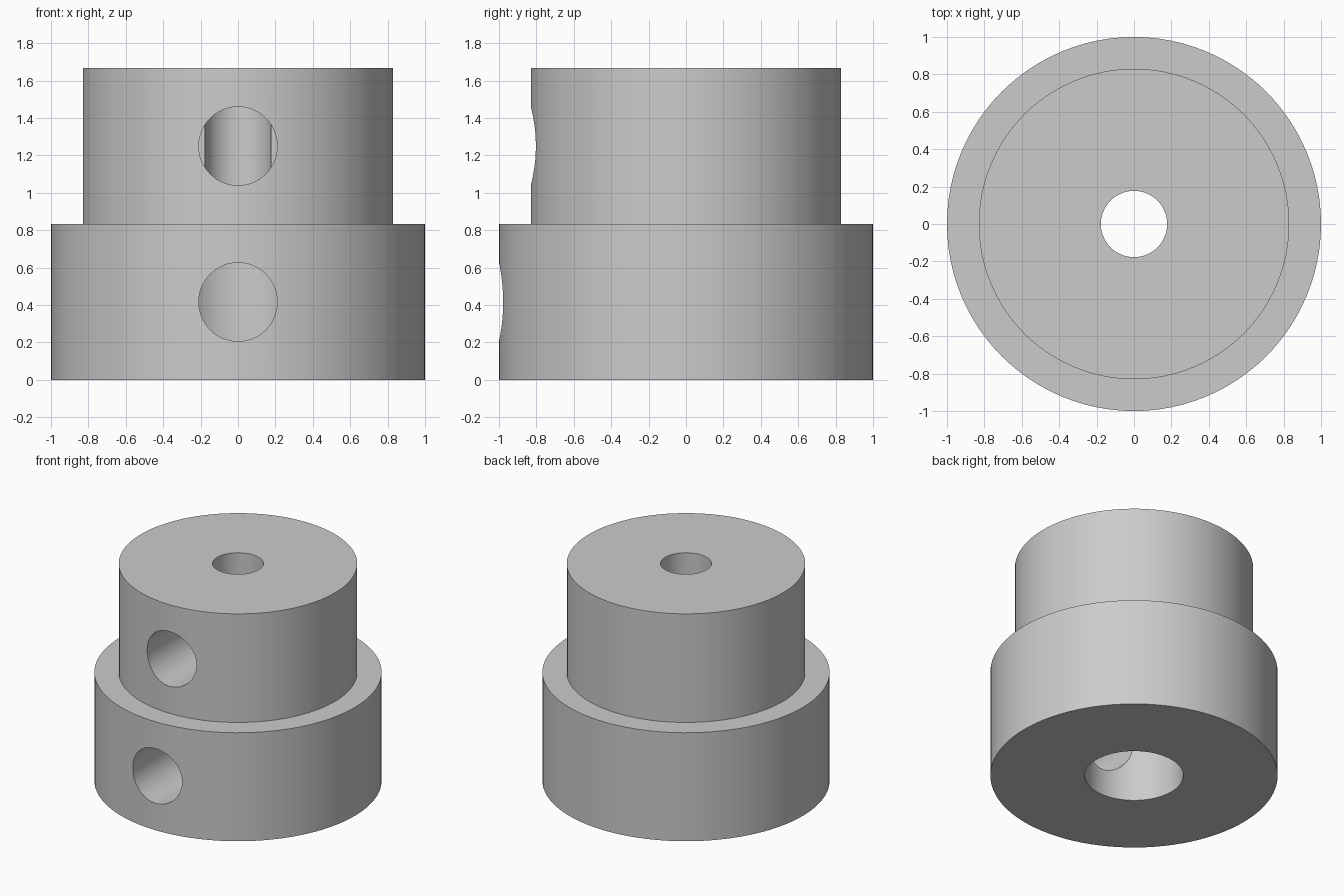
import bpy
import bmesh
from math import pi, radians
from mathutils import Matrix

cube = bpy.data.objects.get("Cube")
if cube:
    bpy.data.objects.remove(cube, do_unlink=True)

SEGMENTS = 96
OUTER, HUB = 1.0, 0.83            # lower and upper body radii
WIDE_BORE, NARROW_BORE = 0.343, 0.177
STEP, TOP = 0.833, 1.667          # heights of the shoulder and the top
SCREW_RADIUS = 0.21

grey = bpy.data.materials.new("plain_grey")
grey.use_nodes = True
colour = (0.6, 0.6, 0.6, 1)
grey.diffuse_color = colour
grey.node_tree.nodes["Principled BSDF"].inputs["Base Color"].default_value = colour


def add_object(name, bm):
    bmesh.ops.recalc_face_normals(bm, faces=bm.faces)
    mesh = bpy.data.meshes.new(name)
    bm.to_mesh(mesh)
    bm.free()
    mesh.materials.append(grey)
    obj = bpy.data.objects.new(name, mesh)
    bpy.context.collection.objects.link(obj)
    return obj


# Stepped body with a stepped bore, turned from a closed profile
profile = [(WIDE_BORE, 0), (OUTER, 0), (OUTER, STEP), (HUB, STEP),
           (HUB, TOP), (NARROW_BORE, TOP), (NARROW_BORE, STEP), (WIDE_BORE, STEP)]
bm = bmesh.new()
points = [bm.verts.new((r, 0, z)) for r, z in profile]
edges = [bm.edges.new((a, b)) for a, b in zip(points, points[1:] + points[:1])]
bmesh.ops.spin(bm, geom=points + edges, cent=(0, 0, 0), axis=(0, 0, 1),
               angle=2 * pi, steps=SEGMENTS)
bmesh.ops.remove_doubles(bm, verts=bm.verts, dist=0.0005)
body = add_object("stepped_coupler", bm)

# Set screw holes drilled from the front to the centre plane
for label, height in (("lower", STEP / 2), ("upper", TOP * 0.75)):
    bm = bmesh.new()
    bmesh.ops.create_cone(
        bm, cap_ends=True, segments=64, radius1=SCREW_RADIUS, radius2=SCREW_RADIUS,
        depth=1.2, matrix=Matrix.Translation((0, -0.601, height)) @ Matrix.Rotation(pi / 2, 4, "X"))
    cutter = add_object(label + "_screw_hole_cutter", bm)
    cutter.hide_render = True
    cut = body.modifiers.new(label + "_screw_hole", "BOOLEAN")
    cut.operation = "DIFFERENCE"
    cut.solver = "EXACT"
    cut.object = cutter
    bpy.ops.object.select_all(action="DESELECT")
    body.select_set(True)
    bpy.context.view_layer.objects.active = body
    bpy.ops.object.modifier_apply(modifier=cut.name)
    bpy.data.objects.remove(cutter, do_unlink=True)

bpy.ops.object.shade_smooth_by_angle(angle=radians(30))
